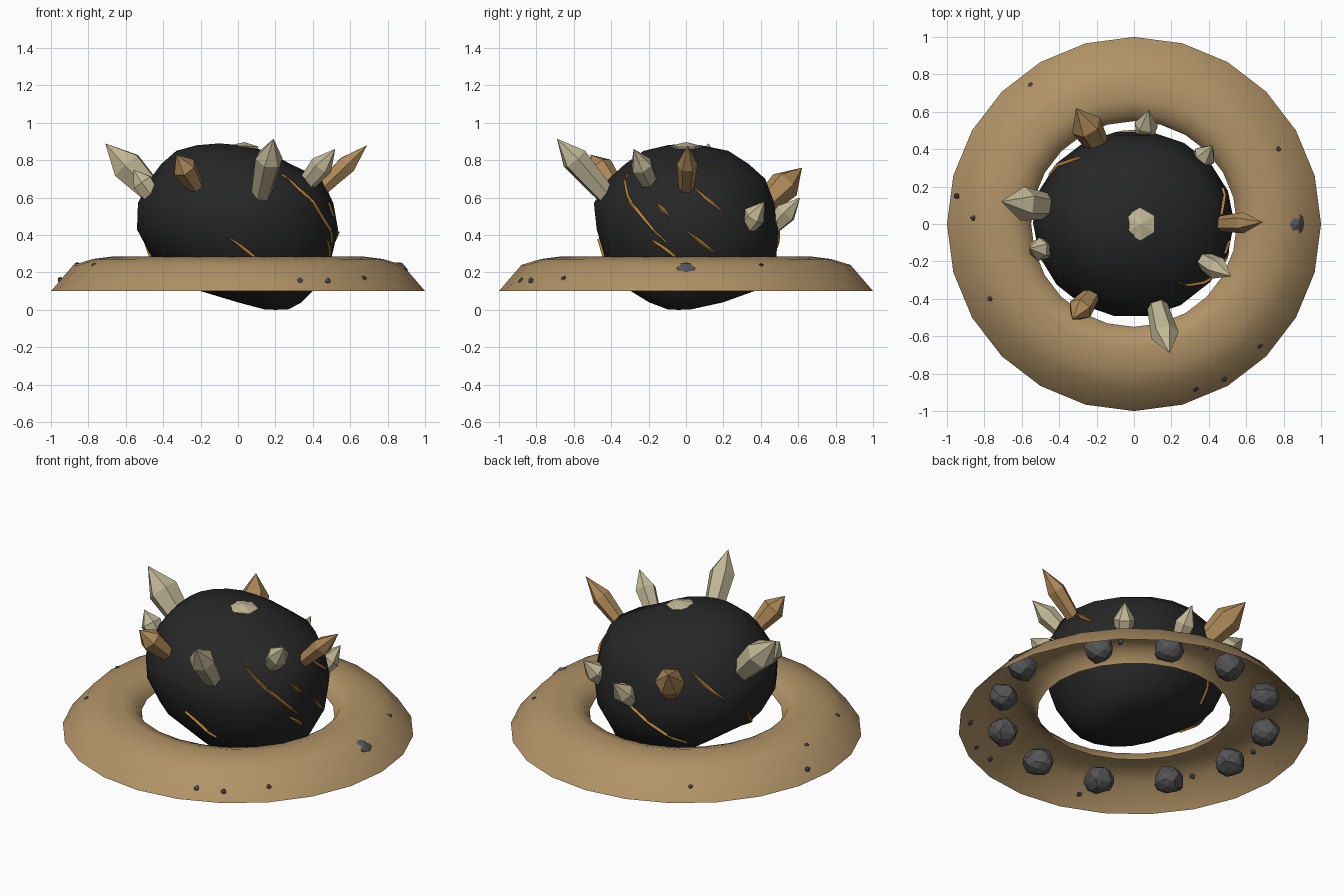
import bpy, bmesh, math, random
from mathutils import Vector
from mathutils.bvhtree import BVHTree

if "Cube" in bpy.data.objects:
    bpy.data.objects.remove(bpy.data.objects["Cube"])

random.seed(4)


def material(name, rgb):
    m = bpy.data.materials.new(name)
    m.diffuse_color = (*rgb, 1)
    m.use_nodes = True
    m.node_tree.nodes["Principled BSDF"].inputs["Base Color"].default_value = m.diffuse_color
    return m


SAND = material("sand", (0.44, 0.29, 0.135))
BLACK = material("charcoal", (0.02, 0.02, 0.021))
PALE = material("pale_crystal", (0.54, 0.48, 0.31))
AMBER = material("amber_crystal", (0.42, 0.25, 0.10))
GOLD = material("gold_vein", (0.50, 0.24, 0.05))
GREY = material("grey_rock", (0.09, 0.09, 0.095))


def finish(bm, name, mat, smooth=False, fix=True):
    if fix:
        bmesh.ops.recalc_face_normals(bm, faces=bm.faces)
    for f in bm.faces:
        f.smooth = smooth
    me = bpy.data.meshes.new(name)
    bm.to_mesh(me)
    bm.free()
    me.materials.append(mat)
    ob = bpy.data.objects.new(name, me)
    bpy.context.collection.objects.link(ob)
    return ob


def bridge(bm, a, b):
    n = len(a)
    for i in range(n):
        bm.faces.new((a[i], a[(i + 1) % n], b[(i + 1) % n], b[i]))


# Sand ring: half-torus shell, open underneath
bm = bmesh.new()
profile = [(1.0, 0.1), (0.88, 0.24), (0.775, 0.272), (0.67, 0.285), (0.585, 0.26), (0.55, 0.20)]
rows = []
for r, z in profile:
    rows.append([bm.verts.new((r * math.cos(i * math.tau / 24), r * math.sin(i * math.tau / 24), z))
                 for i in range(24)])
for a, b in zip(rows, rows[1:]):
    bridge(bm, a, b)
finish(bm, "sand_ring", SAND, True, fix=False)

# Boulder body: skewed elliptical sections (z, xmin, xmax, ymin, ymax)
bm = bmesh.new()
levels = [(0.003, 0.14, 0.27, -0.10, 0.03), (0.04, 0.0, 0.34, -0.20, 0.20),
          (0.10, -0.20, 0.40, -0.30, 0.37), (0.28, -0.46, 0.50, -0.44, 0.49),
          (0.43, -0.54, 0.535, -0.485, 0.50), (0.57, -0.535, 0.51, -0.50, 0.48),
          (0.70, -0.47, 0.45, -0.42, 0.43), (0.78, -0.41, 0.28, -0.33, 0.34),
          (0.85, -0.33, 0.15, -0.23, 0.23), (0.88, -0.22, 0.02, -0.10, 0.08)]
rows = []
for z, x0, x1, y0, y1 in levels:
    rows.append([bm.verts.new(((x0 + x1) / 2 + (x1 - x0) / 2 * math.cos(i * math.tau / 18),
                               (y0 + y1) / 2 + (y1 - y0) / 2 * math.sin(i * math.tau / 18), z))
                 for i in range(18)])
for a, b in zip(rows, rows[1:]):
    bridge(bm, a, b)
for row, co in ((rows[0], (0.2, -0.04, 0)), (rows[-1], (-0.1, 0, 0.89))):
    pole = bm.verts.new(co)
    for i in range(18):
        bm.faces.new((row[i], row[(i + 1) % 18], pole))
bmesh.ops.recalc_face_normals(bm, faces=bm.faces)
tree = BVHTree.FromBMesh(bm)
finish(bm, "boulder", BLACK, True)


# Gold veins laid on the boulder, from (azimuth, z) to (azimuth, z)
def vein(name, a0, z0, a1, z1, w=0.011):
    bm = bmesh.new()
    n = 10
    rows = []
    for k in range(n + 1):
        t = k / n
        a = math.radians(a0 + (a1 - a0) * t)
        z = z0 + (z1 - z0) * t
        d = Vector((math.cos(a), math.sin(a), 0))
        hit, nor, _, _ = tree.ray_cast(d * 2 + Vector((0, 0, z)), -d)
        tang = Vector((-d.y * math.radians(a1 - a0) * 0.5, d.x * math.radians(a1 - a0) * 0.5, z1 - z0))
        side = nor.cross(tang).normalized()
        ww = w * (0.35 + 0.65 * math.sin(math.pi * t))
        rows.append([bm.verts.new(hit + side * ww), bm.verts.new(hit + nor * 0.012),
                     bm.verts.new(hit - side * ww), bm.verts.new(hit - nor * 0.012)])
    for a, b in zip(rows, rows[1:]):
        bridge(bm, a, b)
    bm.faces.new(rows[0])
    bm.faces.new(rows[-1])
    finish(bm, name, GOLD)


veins = [(-53, 0.72, -12, 0.36), (-18, 0.57, -10, 0.50), (6, 0.65, 22, 0.53), (0, 0.42, 18, 0.30),
         (-20, 0.37, -5, 0.27), (-95, 0.38, -72, 0.24), (129, 0.67, 150, 0.50), (77, 0.47, 126, 0.20),
         (170, 0.36, 185, 0.22)]
for i, v in enumerate(veins):
    vein(f"vein_{i + 1}", *v)


# Six-sided pointed crystals
def crystal(name, base, tip, r, mat, shoulder=0.62):
    bm = bmesh.new()
    base, tip = Vector(base), Vector(tip)
    q = (tip - base).to_track_quat('Z', 'Y')
    rows = []
    for t, s in ((0, 0.65), (shoulder, 1.0)):
        rows.append([bm.verts.new(base.lerp(tip, t) + q @ Vector((r * s * math.cos(i * math.tau / 6),
                                                                 r * s * math.sin(i * math.tau / 6), 0)))
                     for i in range(6)])
    bridge(bm, *rows)
    bm.faces.new(rows[0])
    point = bm.verts.new(tip)
    for i in range(6):
        bm.faces.new((rows[1][i], rows[1][(i + 1) % 6], point))
    finish(bm, name, mat)


crystal("crystal_left_large", (-0.41, 0.09, 0.58), (-0.71, 0.12, 0.89), 0.092, PALE)
crystal("crystal_left_small", (-0.43, -0.14, 0.57), (-0.56, -0.13, 0.75), 0.062, PALE)
crystal("crystal_front_amber", (-0.22, -0.37, 0.65), (-0.33, -0.51, 0.83), 0.068, AMBER)
crystal("crystal_front", (0.11, -0.38, 0.56), (0.19, -0.69, 0.915), 0.075, PALE, 0.7)
crystal("crystal_front_right", (0.33, -0.17, 0.63), (0.52, -0.28, 0.86), 0.062, PALE)
crystal("crystal_right_amber", (0.41, 0.0, 0.61), (0.69, 0.01, 0.88), 0.056, AMBER)
crystal("crystal_back_right", (0.33, 0.30, 0.41), (0.42, 0.42, 0.58), 0.062, PALE, 0.55)
crystal("crystal_back", (0.05, 0.44, 0.42), (0.08, 0.61, 0.60), 0.062, PALE, 0.55)
crystal("crystal_back_amber", (-0.17, 0.38, 0.52), (-0.31, 0.62, 0.76), 0.085, AMBER)
crystal("crystal_top", (0.03, 0, 0.80), (0.035, 0, 0.897), 0.088, PALE, 0.78)


# Grey rocks half hidden under the ring, and pebbles on its surface
def rock(name, co, r, rz, jitter, subdiv=1):
    bm = bmesh.new()
    bmesh.ops.create_icosphere(bm, subdivisions=subdiv, radius=1)
    for v in bm.verts:
        v.co *= 1 + random.uniform(-jitter, jitter)
        v.co = Vector((v.co.x * r, v.co.y * r, v.co.z * rz)) + Vector(co)
        v.co.z = max(v.co.z, 0.105)
    finish(bm, name, GREY)


for i in range(12):
    a = math.radians(5 + 30 * i) if i else 0.0
    r = 0.83 if i == 0 else 0.77
    rock(f"rock_{i + 1}", (r * math.cos(a), r * math.sin(a), 0.18), 0.085, 0.078, 0.10, 2)
pebbles = [(0.33, -0.88, 0.155), (0.48, -0.83, 0.155), (0.67, -0.65, 0.165), (-0.77, -0.40, 0.235),
           (0.77, 0.40, 0.235), (-0.95, 0.15, 0.16), (-0.86, 0.03, 0.24), (-0.55, 0.74, 0.17),
           (0.20, 0.88, 0.15), (-0.30, -0.84, 0.14), (0.62, 0.62, 0.15)]
for i, p in enumerate(pebbles):
    rock(f"pebble_{i + 1}", p, 0.017, 0.017, 0.15)
